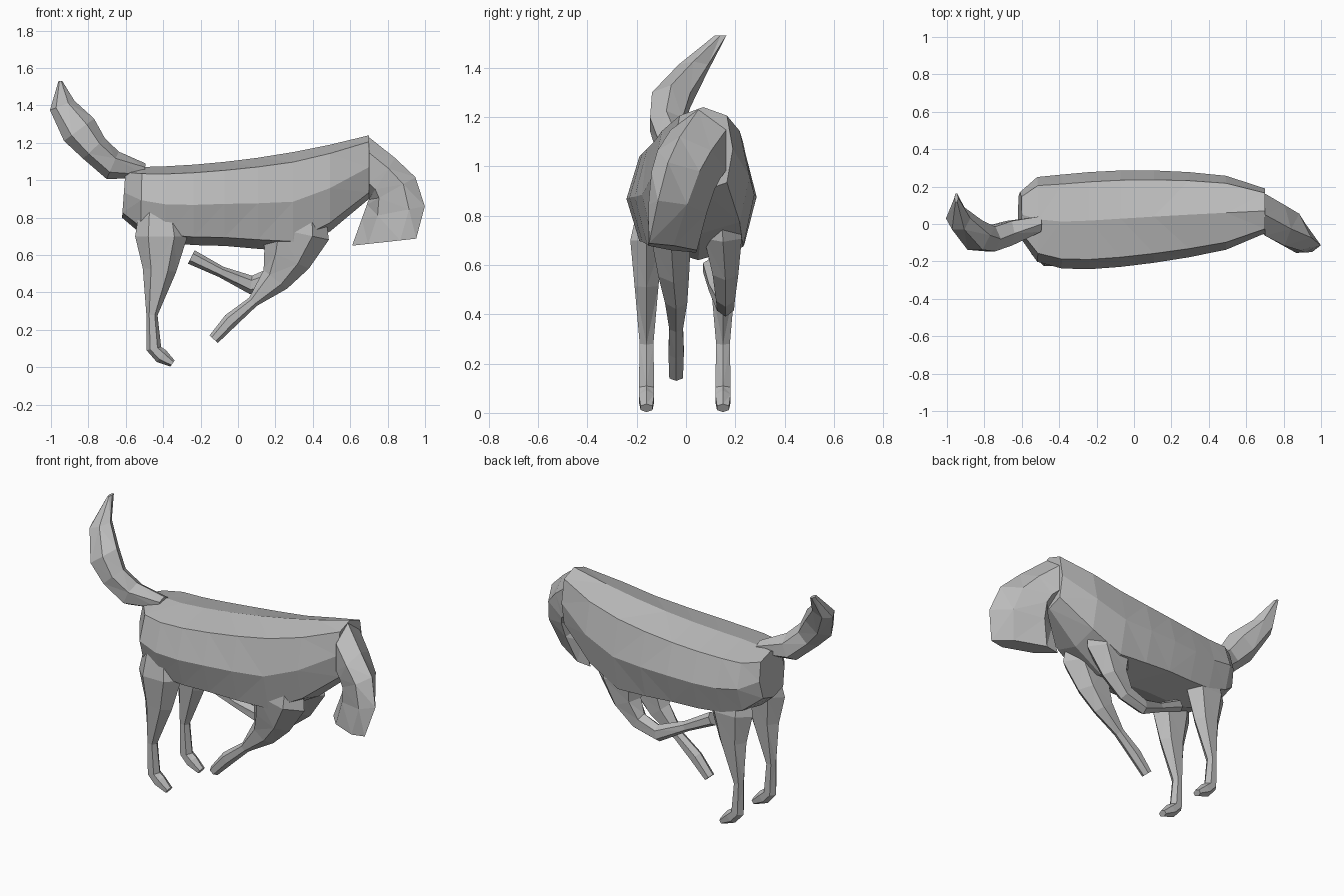
import bpy, bmesh
from math import sin, cos, pi, radians, sqrt, copysign
from mathutils import Vector

if "Cube" in bpy.data.objects:
    bpy.data.objects.remove(bpy.data.objects["Cube"])

grey = bpy.data.materials.new("plain grey")
grey.use_nodes = True
grey.diffuse_color = (.5, .5, .5, 1)
shader = grey.node_tree.nodes["Principled BSDF"]
shader.inputs["Base Color"].default_value = grey.diffuse_color


def loft(name, rings, sides, roundness=1):
    """Skin polygon rings, each given by its upper point, lower point and half width."""
    def bulge(value):
        return copysign(abs(value) ** roundness, value) if abs(value) > .001 else 0

    bm = bmesh.new()
    loops = []
    for upper, lower, width in rings:
        middle, spread = (upper + lower) / 2, (upper - lower) / 2
        angles = [2 * pi * i / sides for i in range(sides)]
        loops.append([bm.verts.new(middle + spread * bulge(cos(a))
                                   + Vector((0, width * bulge(sin(a)), 0)))
                      for a in angles])
    for here, following in zip(loops, loops[1:]):
        for i in range(sides):
            j = (i + 1) % sides
            bm.faces.new((here[i], here[j], following[j], following[i]))
    bm.faces.new(loops[0])
    bm.faces.new(loops[-1])
    bmesh.ops.triangulate(bm, faces=bm.faces)
    bmesh.ops.recalc_face_normals(bm, faces=bm.faces)
    mesh = bpy.data.meshes.new(name)
    bm.to_mesh(mesh)
    bm.free()
    mesh.materials.append(grey)
    bpy.context.collection.objects.link(bpy.data.objects.new(name, mesh))


def limb(name, joints, fullness=.4):
    """Loft along joints (x, y, z, half depth), each ring square to the path."""
    points = [Vector(joint[:3]) for joint in joints]
    rings = []
    for i, point in enumerate(points):
        before = points[max(i - 1, 0)]
        after = points[min(i + 1, len(points) - 1)]
        along = after - before
        depth = joints[i][3]
        across = Vector((-along.z, 0, along.x)).normalized() * depth
        rings.append((point + across, point - across, .02 + fullness * depth))
    loft(name, rings, sides=6)


def body_ring(t):
    """Trunk section from the rump (t = 0) to the neck (t = 1)."""
    rump = (1 - t) ** 12
    x = -.6 + 1.3 * t
    y = .1 * t ** .6 - .03 + .08 * rump
    back = 1.07 + .17 * t ** 2
    chest = sin(pi * t * t) ** 4
    belly = .65 + .25 * t ** 5 + .15 * rump - .07 * chest
    width = .12 + .14 * sqrt(max(sin(pi * t ** .6), 0))
    return Vector((x, y, back)), Vector((x - .02 * rump, y, belly)), width


def head_ring(t):
    """Head section: the crown swings round the throat, the jaw drops to the muzzle."""
    throat, muzzle = Vector((.7, .05, .9)), Vector((.61, .04, .65))
    swing = radians(90 - 130 * t)
    reach = .33 - .07 * sin(pi * sqrt(t))
    crown = throat + Vector((reach * cos(swing), -.2 * t ** .7, reach * sin(swing)))
    return crown, throat.lerp(muzzle, t ** 3), .13 - .07 * t ** 2


# Trunk and drooping head
trunk_steps, head_steps = 8, 4
loft("body", [body_ring((i / trunk_steps) ** 1.3) for i in range(trunk_steps + 1)],
     sides=8, roundness=.65)
loft("head", [head_ring(i / head_steps) for i in range(head_steps + 1)], sides=6)

# Raised tail curling to a point
limb("tail", [
    (-.5, 0, 1.05, .04),
    (-.67, -.05, 1.08, .08),
    (-.77, -.08, 1.17, .08),
    (-.85, -.06, 1.27, .1),
    (-.94, .03, 1.4, .07),
    (-.95, .14, 1.53, .01)], fullness=.7)

# Pair of standing hind legs, thighs rising inside the haunches
for side, y in (("right", -.16), ("left", .15)):
    limb(side + "_hind_leg", [
        (-.42, y * .8, .9, .1),
        (-.41, y, .7, .14),
        (-.42, y, .52, .09),
        (-.46, y, .28, .03),
        (-.45, y, .1, .04),
        (-.41, y, .06, .04),
        (-.35, y, .02, .02)])

# Front leg reaching down and back
limb("right_front_leg", [
    (.33, -.04, .9, .13),
    (.31, -.06, .72, .18),
    (.26, -.05, .58, .13),
    (.2, -.04, .47, .08),
    (.08, -.04, .35, .03),
    (-.04, -.04, .25, .04),
    (-.13, -.04, .15, .03)])

# Front leg folded under the belly
limb("left_front_leg", [
    (.33, .14, .9, .13),
    (.31, .15, .72, .17),
    (.28, .16, .58, .1),
    (.2, .16, .48, .06),
    (.07, .16, .44, .05),
    (-.09, .12, .51, .03),
    (-.25, .1, .59, .04)])
